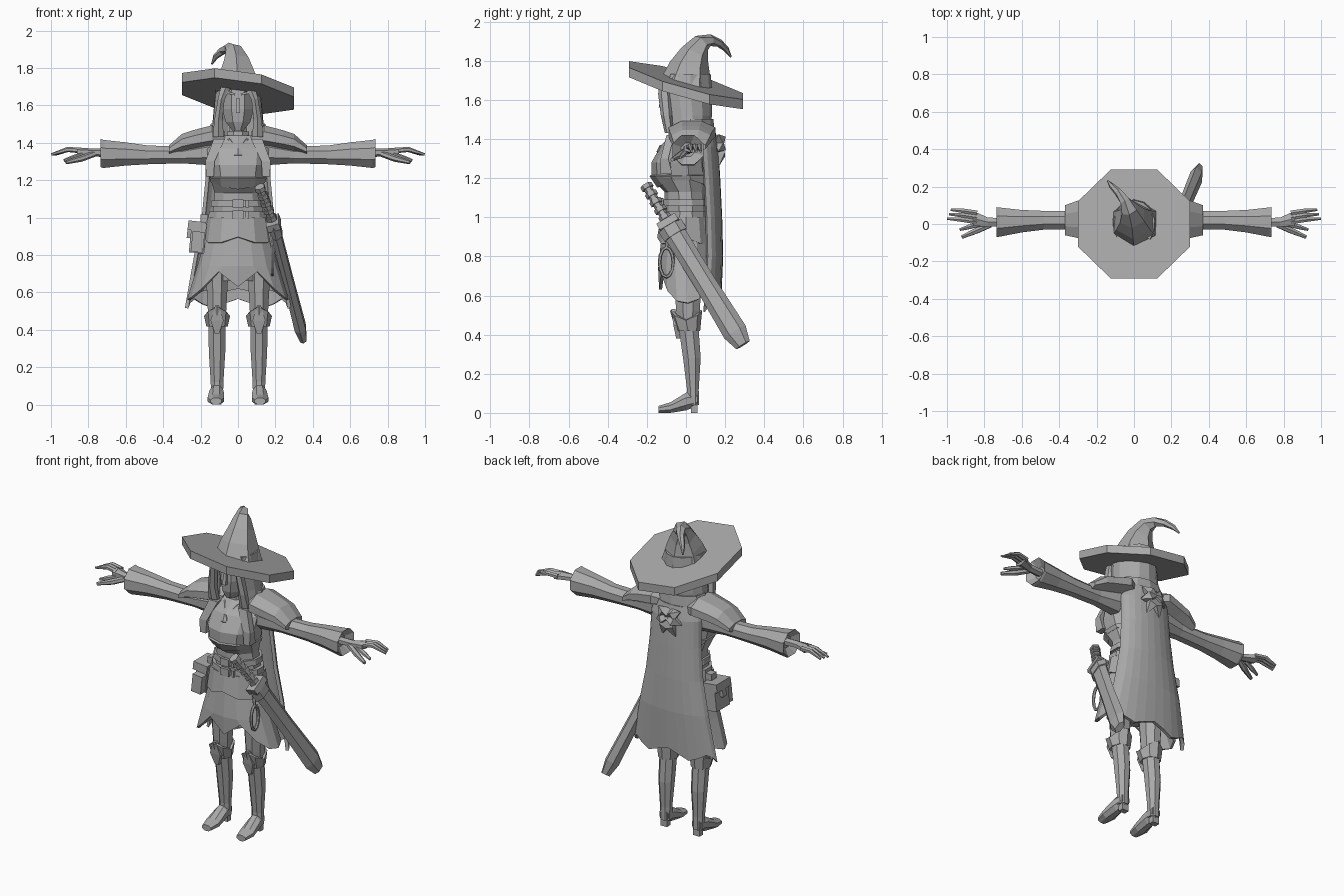
import bpy, bmesh, math
from mathutils import Vector, Euler

cube = bpy.data.objects.get("Cube")
if cube:
    bpy.data.objects.remove(cube)

grey = bpy.data.materials.new("plain grey")
grey.use_nodes = True
tone = (0.40, 0.40, 0.40, 1)
grey.diffuse_color = tone
grey.node_tree.nodes["Principled BSDF"].inputs["Base Color"].default_value = tone


def finish(name, bm, mirror=False, thick=0):
    bmesh.ops.recalc_face_normals(bm, faces=bm.faces)
    mesh = bpy.data.meshes.new(name)
    bm.to_mesh(mesh)
    bm.free()
    mesh.materials.append(grey)
    obj = bpy.data.objects.new(name, mesh)
    bpy.context.scene.collection.objects.link(obj)
    if thick:
        solid = obj.modifiers.new("thickness", 'SOLIDIFY')
        solid.thickness = thick
        solid.offset = 0
    if mirror:
        obj.modifiers.new("mirror", 'MIRROR')
    return obj


def skin(bm, rows, wrap=True):
    for low, high in zip(rows, rows[1:]):
        count = len(low)
        for i in range(count if wrap else count - 1):
            j = (i + 1) % count
            bm.faces.new((low[i], low[j], high[j], high[i]))


AXES = {'x': (Vector((0, 1, 0)), Vector((0, 0, 1))),
        'y': (Vector((1, 0, 0)), Vector((0, 0, 1))),
        'z': (Vector((1, 0, 0)), Vector((0, 1, 0)))}


def loft(name, stations, axis='z', n=8, mirror=False, side=(1, 0, 0)):
    """Closed loft through stations (x, y, z, half_width, half_depth)."""
    bm = bmesh.new()
    rows = []
    grow = 1 / math.cos(math.pi / n)
    spots = [Vector(s[:3]) for s in stations]
    for k, s in enumerate(stations):
        if axis == 'path':
            along = spots[min(k + 1, len(spots) - 1)] - spots[max(k - 1, 0)]
            v = along.cross(Vector(side)).normalized()
            u = v.cross(along).normalized()
        else:
            u, v = AXES[axis]
        ring = []
        for i in range(n):
            a = math.tau * (i + .5) / n
            offset = u * math.cos(a) * s[3] + v * math.sin(a) * s[4]
            ring.append(bm.verts.new(spots[k] + offset * grow))
        rows.append(ring)
    skin(bm, rows)
    bm.faces.new(rows[0])
    bm.faces.new(rows[-1])
    return finish(name, bm, mirror)


def tube(name, points, n=6, mirror=False, side=(1, 0, 0)):
    return loft(name, [(*p, p[-1]) for p in points], 'path', n, mirror, side)


def shell(name, rows, start=0, end=360, n=16, thick=.015, hem=None, mirror=False, cx=0):
    """Thin sheet around z; rows are (z, y centre, x radius, y radius), angle 0 is front."""
    bm = bmesh.new()
    wrap = end - start == 360
    grid = []
    for k, (z, cy, rx, ry) in enumerate(rows):
        line = []
        for i in range(n if wrap else n + 1):
            deg = start + (end - start) * i / n
            a = math.radians(deg)
            drop = hem(deg) if hem and k == len(rows) - 1 else 0
            line.append(bm.verts.new((cx + rx * math.sin(a), cy - ry * math.cos(a), z + drop)))
        grid.append(line)
    skin(bm, grid, wrap)
    return finish(name, bm, mirror, thick)


def box(name, loc, size, rot=(0, 0, 0), mirror=False):
    bm = bmesh.new()
    bmesh.ops.create_cube(bm, size=1)
    turn = Euler([math.radians(r) for r in rot]).to_matrix()
    for vert in bm.verts:
        vert.co = turn @ (vert.co * Vector(size)) + Vector(loc)
    return finish(name, bm, mirror)


# Hat: tilted octagonal brim and a bent cone with a hooked tip
def brim_height(x, y):
    return 1.675 - .28 * y - .13 * x

brim = bmesh.new()
brim_rows = []
for lift in (-.025, .025):
    ring = []
    for i in range(8):
        a = math.tau * (i + .5) / 8
        x, y = .325 * math.cos(a), .315 * math.sin(a)
        ring.append(brim.verts.new((x, y, brim_height(x, y) + lift)))
    brim_rows.append(ring)
skin(brim, brim_rows)
for ring in brim_rows:
    brim.faces.new(ring)
finish("hat_brim", brim)
tube("hat_cone", [(0, 0, 1.67, .12), (-.005, .02, 1.77, .09), (-.01, .045, 1.835, .065),
                  (-.025, .08, 1.89, .042), (-.05, .125, 1.905, .026), (-.085, .17, 1.89, .018),
                  (-.12, .205, 1.86, .013), (-.14, .23, 1.82, .004)], n=6)

# Head, face and hair
loft("head", [(0, -.05, 1.465, .03, .05), (0, -.035, 1.51, .065, .08), (0, -.02, 1.58, .085, .1),
              (0, -.01, 1.72, .085, .1)])
loft("nose", [(0, -.125, 1.56, .012, .015), (0, -.115, 1.64, .007, .01)], n=4)
box("brow", (.042, -.117, 1.665), (.055, .02, .012), (0, -14, 0), True)
box("mouth", (0, -.112, 1.53), (.035, .008, .006))
shell("hair", [(1.73, 0, .1, .115), (1.63, 0, .115, .12), (1.52, .01, .125, .11),
               (1.43, .01, .135, .1)], 48, 312, 10, .025)
loft("front_lock", [(.105, -.085, 1.43, .03, .02), (.105, -.1, 1.52, .022, .025),
                    (.09, -.11, 1.63, .018, .028), (.06, -.11, 1.71, .03, .02)], n=6, mirror=True)

# Neck, choker and pendant
loft("neck", [(0, .01, 1.34, .06, .055), (0, 0, 1.5, .045, .045)])
for z in (1.405, 1.45):
    loft("choker", [(0, .003, z - .01, .06, .06), (0, .003, z + .01, .058, .058)])
tube("pendant_cord", [(.05, -.06, 1.42, .006), (0, -.12, 1.36, .006)], mirror=True)
loft("pendant", [(0, -.13, 1.31, .005, .005), (0, -.135, 1.335, .024, .014),
                 (0, -.125, 1.37, .008, .008)], n=6)

# Torso with a fuller chest, narrow waist and bodice edge
loft("torso", [(0, .01, .9, .15, .105), (0, 0, 1.02, .135, .105), (0, -.005, 1.13, .125, .1),
               (0, -.03, 1.2, .145, .14), (0, -.035, 1.28, .16, .135), (0, -.01, 1.37, .165, .11),
               (0, .02, 1.44, .1, .07)], n=10)
shell("bodice_edge", [(1.215, -.03, .155, .15), (1.175, -.015, .145, .125)], n=10,
      hem=lambda d: -.02 * math.cos(math.radians(2 * d)))
loft("lapel", [(.15, -.1, 1.22, .02, .03), (.15, -.11, 1.3, .025, .02), (.1, -.08, 1.42, .03, .02)],
     n=4, mirror=True)

# Belts with buckles
for z, wide in ((1.075, .142), (1.015, .155)):
    loft("belt", [(0, 0, z - .017, wide + .004, .12), (0, 0, z + .017, wide, .118)], n=12)
    box("buckle", (0, -.125, z), (.06, .018, .045))
    box("buckle_tongue", (.05, -.122, z), (.02, .012, .04))

# Layered skirt with a zigzag hem
def zigzag(deg):
    turn = min(deg, 360 - deg)
    steps = (.07, .15, .06, .01, 0, .02, .05, .04, .06)
    return steps[round(turn / 22.5)]

shell("skirt", [(.98, .01, .15, .115), (.88, .005, .17, .125), (.74, 0, .21, .135),
                (.56, .01, .265, .14)], hem=zigzag)
shell("skirt_yoke", [(1.0, 0, .16, .122), (.875, 0, .18, .14)], n=12,
      hem=lambda d: .02 * math.cos(math.radians(d * 4)))
loft("shorts", [(0, .02, .66, .13, .09), (0, .01, .92, .14, .1)])

# Cape with rippled hem and knotted scarf
shell("cape", [(1.44, .07, .13, .07), (1.36, .08, .16, .075), (1.2, .09, .165, .075),
               (1.0, .1, .185, .075), (.8, .105, .225, .075), (.54, .09, .275, .08)],
      92, 268, 12, .02, hem=lambda d: .025 * math.cos(math.radians(d * 6)))
for name, x, z in (("upper", .075, 1.42), ("middle", .085, 1.34), ("lower", .045, 1.26)):
    tube(name + "_scarf_point", [(0, .155, 1.375, .03), (x * .5, .175, (z + 1.375) / 2, .024),
                                 (x, .165, z, .003)], n=4, mirror=True)

# Shoulder mantle and standing collar
loft("mantle", [(.07, .03, 1.42, .08, .04), (.14, .03, 1.435, .12, .058), (.24, .025, 1.415, .108, .052),
                (.3, .025, 1.4, .1, .047), (.37, .02, 1.36, .08, .025)], 'x', mirror=True)
shell("collar", [(1.5, .03, .135, .1), (1.4, .02, .17, .12)], 55, 305, 8, .02)

# Sleeves and cuffs
loft("sleeve", [(.15, .02, 1.35, .07, .07), (.3, .02, 1.335, .05, .045), (.48, .02, 1.335, .05, .05),
                (.6, .015, 1.34, .06, .062), (.72, .01, 1.34, .078, .075), (.735, .01, 1.345, .08, .075),
                (.7, .01, 1.345, .035, .035)], 'x', mirror=True)

# Hands
loft("palm", [(.69, .01, 1.345, .022, .02), (.78, .01, 1.348, .024, .018), (.86, .03, 1.352, .04, .02)],
     'x', 6, True)
for k in range(3):
    shift = .024 * (k - 1)
    tube("finger", [(.84, .035 + shift, 1.358, .013), (.91, .046 + shift, 1.364, .012),
                    (.998 - .01 * k, .052 + shift, 1.337, .006)], mirror=True, side=(0, 1, 0))
tube("thumb", [(.77, -.005, 1.34, .014), (.84, -.035, 1.315, .015), (.92, -.07, 1.295, .009)],
     mirror=True, side=(0, 1, 0))
tube("curled_finger", [(.82, .0, 1.34, .012), (.88, -.015, 1.32, .012), (.93, -.03, 1.305, .007)],
     mirror=True, side=(0, 1, 0))

# Legs, flared boot cuffs, feet and heels
loft("thigh", [(.112, .01, .42, .045, .045), (.112, .01, .52, .05, .06), (.112, .01, .74, .062, .075)],
     mirror=True)
loft("boot", [(.112, .035, .04, .032, .032), (.112, .035, .12, .034, .03), (.112, .03, .28, .044, .045),
              (.112, .015, .42, .046, .05), (.112, .005, .46, .05, .052)], mirror=True)
shell("boot_cuff", [(.42, .01, .05, .055), (.5, .0, .062, .075)], n=8, cx=.112, mirror=True,
      hem=lambda d: .025 * math.cos(math.radians(d * 2)))
loft("knee_guard", [(.112, -.04, .38, .012, .01), (.112, -.05, .45, .035, .015),
                    (.112, -.065, .53, .01, .01)], n=4, mirror=True)
loft("foot", [(.118, -.14, .018, .03, .018), (.118, -.08, .027, .044, .027),
              (.115, 0, .058, .038, .045), (.112, .06, .07, .028, .035)], 'y', mirror=True)
box("heel", (.112, .042, .025), (.045, .035, .05), mirror=True)

# Sheathed sword hung across the left hip
pommel, guard, tip = Vector((.115, -.205, 1.165)), Vector((.19, -.09, .97)), Vector((.345, .28, .365))
def along(start, end, *parts):
    return [(*start.lerp(end, t), a, b) for t, a, b in parts]

loft("sword_grip", along(pommel, guard, (0, .02, .02), (1, .02, .02)), 'path', 6)
for t in (0, .2, .4, .6, .8):
    loft("grip_wrap", along(pommel, guard, (t, .026, .028), (t + .1, .026, .028)), 'path', 6)
loft("sword_guard", along(pommel, guard, (.92, .035, .055), (1.08, .035, .055)), 'path', 4)
loft("scabbard", along(guard, tip, (0, .026, .05), (.5, .027, .048), (.92, .03, .055),
                       (1.03, .018, .035)), 'path', 6)
loft("scabbard_collar", along(guard, tip, (.02, .032, .058), (.1, .032, .058)), 'path', 6)

# Coiled loop hanging at the left hip
coil = [(.185, -.1 - .035 * math.sin(a), .77 + .075 * math.cos(a), .008)
        for a in [math.tau * i / 12 for i in range(13)]]
tube("hip_loop", coil)
tube("loop_strap", [(.155, -.08, 1.0, .01), (.185, -.1, .84, .008)])

# Pouches on the right hip
box("pouch", (-.215, .01, .89), (.08, .13, .16), (0, 6, 0))
box("pouch_flap", (-.22, .01, .955), (.095, .14, .05), (0, 6, 0))
box("pouch_clasp", (-.262, .01, .915), (.02, .035, .05), (0, 6, 0))
box("small_pouch", (-.215, -.075, .87), (.065, .05, .11), (0, 6, 0))
box("pouch_strap", (-.18, .01, .99), (.04, .05, .05))
